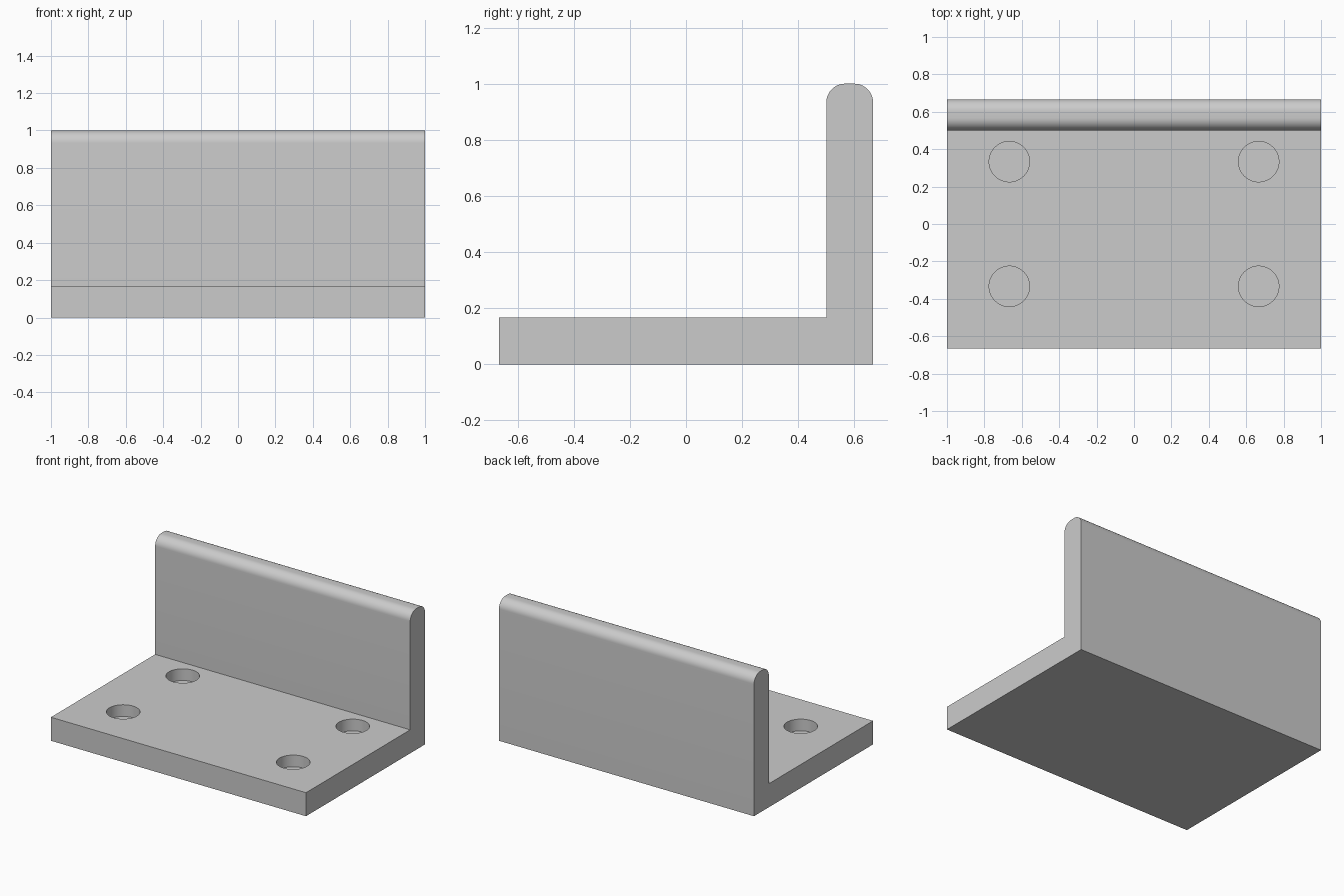
import bpy, bmesh
from math import sin, cos, pi, radians

if "Cube" in bpy.data.objects:
    bpy.data.objects.remove(bpy.data.objects["Cube"])

W, D, H, T = 1.0, 2 / 3, 1.0, 1 / 6      # half width, half depth, height, thickness
R = 0.067                                # top edge rounding
HOLE_R, HOLE_DEPTH = 0.108, 0.083


def arc(cy, cz, r, a0, a1, n=12):
    return [(cy + r * cos(a0 + (a1 - a0) * i / n),
             cz + r * sin(a0 + (a1 - a0) * i / n)) for i in range(n + 1)]


# L-shaped side profile with a rounded top, extruded along x
profile = [(-D, 0), (D, 0)]
profile += arc(D - R, H - R, R, 0, pi / 2)
profile += arc(D - T + R, H - R, R, pi / 2, pi)
profile += [(D - T, T), (-D, T)]

bm = bmesh.new()
face = bm.faces.new([bm.verts.new((-W, y, z)) for y, z in profile])
ext = bmesh.ops.extrude_face_region(bm, geom=[face])
bmesh.ops.translate(bm, vec=(2 * W, 0, 0),
                    verts=[v for v in ext["geom"] if isinstance(v, bmesh.types.BMVert)])
bmesh.ops.recalc_face_normals(bm, faces=bm.faces)
mesh = bpy.data.meshes.new("angle_bracket")
bm.to_mesh(mesh)
bm.free()
bracket = bpy.data.objects.new("angle_bracket", mesh)
bpy.context.collection.objects.link(bracket)

# Four blind holes in the base plate
cutters = []
for x in (-2 / 3, 2 / 3):
    for y in (-1 / 3, 1 / 3):
        bpy.ops.mesh.primitive_cylinder_add(vertices=64, radius=HOLE_R, depth=2 * HOLE_DEPTH,
                                            location=(x, y, T))
        cutter = bpy.context.object
        cutter.name = "hole_cutter"
        cutter.hide_render = True
        cutters.append(cutter)
        mod = bracket.modifiers.new("hole", "BOOLEAN")
        mod.operation = "DIFFERENCE"
        mod.solver = "EXACT"
        mod.object = cutter

# Bake the holes, drop the cutters and smooth the rounded surfaces
bpy.ops.object.select_all(action="DESELECT")
bpy.context.view_layer.objects.active = bracket
bracket.select_set(True)
for mod in list(bracket.modifiers):
    bpy.ops.object.modifier_apply(modifier=mod.name)
for cutter in cutters:
    bpy.data.objects.remove(cutter)
bpy.ops.object.shade_smooth_by_angle(angle=radians(30))
